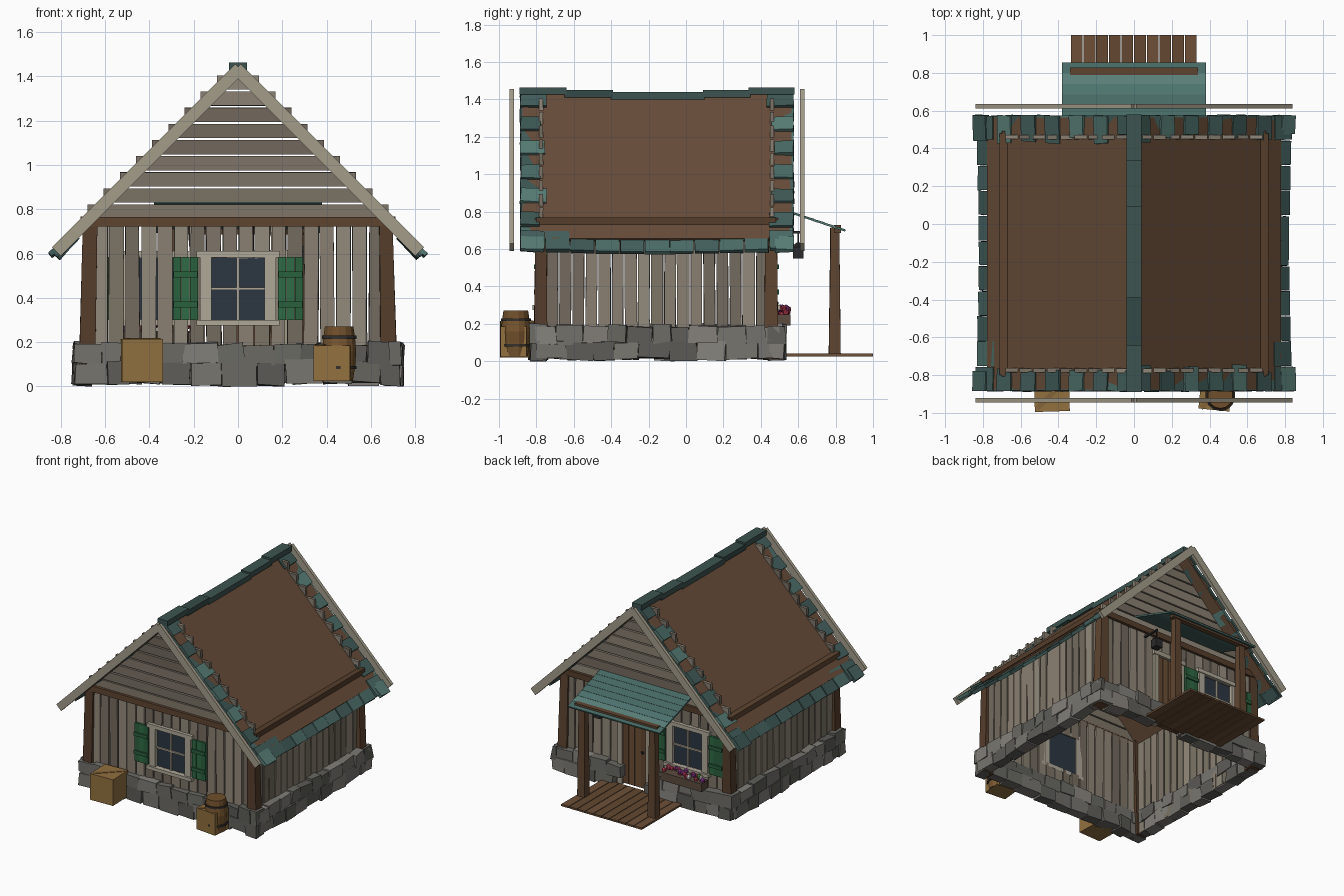
import bpy, bmesh, math, random
from mathutils import Matrix, Vector, Euler

if "Cube" in bpy.data.objects:
    bpy.data.objects.remove(bpy.data.objects["Cube"])

R = random.Random(7)
parts = {}


def shade(hexcol):
    c = [int(hexcol[i:i + 2], 16) / 255 for i in (0, 2, 4)]
    return [((v + 0.055) / 1.055) ** 2.4 if v > 0.04 else v / 12.9 for v in c] + [1]


class Part:
    """One object collecting many blocks, each picking one of a few tints."""
    def __init__(self, name, *cols):
        self.bm = bmesh.new()
        self.me = bpy.data.meshes.new(name)
        for i, c in enumerate(cols):
            m = bpy.data.materials.new(f"{name}_{i}")
            m.diffuse_color = shade(c)
            m.use_nodes = True
            m.node_tree.nodes["Principled BSDF"].inputs["Base Color"].default_value = m.diffuse_color
            self.me.materials.append(m)
        self.n = len(cols)
        self.ob = bpy.data.objects.new(name, self.me)
        bpy.context.collection.objects.link(self.ob)
        parts[name] = self

    def paint(self, verts, idx):
        i = R.randrange(self.n) if idx is None else idx
        for f in {f for v in verts for f in v.link_faces}:
            f.material_index = i

    def box(self, c, s, rot=(0, 0, 0), jit=0, top=1, idx=None):
        vs = bmesh.ops.create_cube(self.bm, size=1)['verts']
        M = Euler(rot).to_matrix()
        for v in vs:
            k = top if v.co.z > 0 else 1
            p = Vector((v.co.x * s[0] * k, v.co.y * s[1] * k, v.co.z * s[2]))
            p += Vector([R.uniform(-jit, jit) for _ in range(3)])
            v.co = M @ p + Vector(c)
        self.paint(vs, idx)

    def span(self, x, y, z, **k):
        self.box([(a + b) / 2 for a, b in (x, y, z)], [b - a for a, b in (x, y, z)], **k)

    def rings(self, c, prof, seg=14, idx=None):
        for (r0, z0), (r1, z1) in zip(prof, prof[1:]):
            vs = bmesh.ops.create_cone(self.bm, cap_ends=True, segments=seg, radius1=r0, radius2=r1, depth=z1 - z0,
                                       matrix=Matrix.Translation((c[0], c[1], c[2] + (z0 + z1) / 2)))['verts']
            self.paint(vs, idx)

    def ball(self, c, r):
        vs = bmesh.ops.create_icosphere(self.bm, subdivisions=1, radius=r, matrix=Matrix.Translation(c))['verts']
        self.paint(vs, None)


YF, YB, XS = -0.775, 0.46, 0.675      # wall planes
GREY = ("8a8072", "7d7467", "938a7b", "746b5f")
BROWN = ("5f4531", "553d2b")
TEAL = ("4a6b66", "3d5854", "587d76", "435f5c")

# Vertical plank walls, split around openings
walls = Part("wall_planks", *GREY)


def plank_wall(a, b, n, place, holes=()):
    w = (b - a) / n
    for i in range(n):
        u = a + (i + 0.5) * w
        runs = [(0.02, 0.745)]
        for h0, h1, z0, z1 in holes:
            if h0 < u < h1:
                runs = [(0.02, z0), (z1, 0.745)]
        for z0, z1 in runs:
            if z1 - z0 > 0.02:
                place(u, w - R.uniform(0.004, 0.012), z0, z1)


def wall_y(y):
    return lambda u, w, a, b: walls.box((u, y, (a + b) / 2), (w, 0.024, b - a), (0, R.uniform(-.008, .008), 0), 0.002)


def wall_x(x):
    return lambda u, w, a, b: walls.box((x, u, (a + b) / 2), (0.024, w, b - a), (R.uniform(-.008, .008), 0, 0), 0.002)


plank_wall(-0.66, 0.66, 18, wall_y(YF), [(-0.13, 0.13, 0.30, 0.58)])
plank_wall(-0.66, 0.66, 18, wall_y(YB), [(-0.48, -0.22, 0.30, 0.58), (-0.02, 0.2, 0.02, 0.58)])
for sx in (-1, 1):
    plank_wall(-0.75, 0.44, 17, wall_x(sx * XS))

# Corner posts and top beams
frame = Part("timber_frame", *BROWN)
for sx in (-1, 1):
    for y in (-0.775, 0.455):
        frame.box((sx * 0.675, y, 0.385), (0.075, 0.075, 0.75), (0, -sx * 0.02, 0), 0.003, 0.8)
    frame.span(sorted((sx * 0.67, sx * 0.712)), (-0.8, 0.48), (0.73, 0.768))
for y in (YF - 0.012, YB + 0.012):
    frame.span((-0.7, 0.7), (y - 0.02, y + 0.02), (0.722, 0.766))

# Gable boards, ends poking through the roof
gables = Part("gable_boards", *GREY)
for y in (YF, YB):
    for i in range(9):
        z = 0.755 + i * 0.073
        gables.box((0, y, z + 0.034), (2 * (1.435 - z), 0.022, 0.064), (R.uniform(-.05, .05), 0, 0))

# Stone footing
stones = Part("stone_base", "77756f", "6a6963", "83807a", "5d5c57")


def stone_row(a, b, place, skip=None):
    for z, h in ((0.06, 0.095), (0.145, 0.09)):
        u = a
        while u < b - 0.03:
            w = min(R.uniform(0.09, 0.17), b - u)
            if not (skip and skip[0] < u + w / 2 < skip[1]):
                place(u + w / 2, w, z + R.uniform(-.008, .008), h + R.uniform(-.005, .012))
            u += w


for y, skip in ((YF - 0.015, None), (YB + 0.025, (-0.05, 0.23))):
    stone_row(-0.74, 0.74, lambda u, w, z, h: stones.box((u, y, z), (w, R.uniform(.07, .095), h), (0, R.uniform(-.06, .06), R.uniform(-.06, .06)), 0.006), skip)
for x in (-0.7, 0.7):
    stone_row(-0.8, 0.5, lambda u, w, z, h: stones.box((x, u, z), (R.uniform(.07, .095), w, h), (R.uniform(-.06, .06), 0, R.uniform(-.06, .06)), 0.006))

# Roof: two slabs, shingles showing at rakes and eaves, sagging ridge caps
deck = Part("roof_deck", "674c38")
shingles = Part("roof_shingles", *TEAL)
barge = Part("barge_boards", "a39c8a")
Q = math.sqrt(0.5)


def on_slope(part, sx, s, y, n, size, rz=0, tilt=0, ridge=1.435, **k):
    c = (sx * (s * Q + n * Q), y, ridge - s * Q + n * Q)
    part.box(c, size, (rz, sx * (math.pi / 4 + tilt), 0), **k)


for sx in (-1, 1):
    on_slope(deck, sx, 0.55, -0.155, -0.0125, (1.1, 1.44, 0.025))
    for ye, d in ((-0.885, 1), (0.575, -1)):
        on_slope(barge, sx, 0.585, ye - d * 0.0475, -0.01, (1.17, 0.024, 0.055), ridge=1.443)
        for i in range(13):
            w = R.uniform(0.1, 0.15)
            low = i % 2 == 1
            on_slope(shingles, sx, 0.06 + i * 0.0905, ye + d * w / 2, -0.014 if low else 0.002,
                     (0.1, w, 0.022), rz=-d * 0.05, tilt=-0.03, jit=0.004)
    for i in range(11):
        y = -0.82 + i * 0.133
        sag = 0.045 * (1 - ((y + 0.155) / 0.73) ** 2)
        on_slope(shingles, sx, 1.115, y, 0.0 - sag * 0.6, (0.13, 0.128, 0.024), tilt=sag * 1.2, jit=0.003)
ridge = Part("ridge_caps", "3c5450", "344a47")
for a, b, z in ((-0.89, -0.64, 1.45), (-0.65, -0.39, 1.436), (-0.4, 0.1, 1.425), (0.09, 0.345, 1.436), (0.335, 0.58, 1.45)):
    ridge.span((-0.04, 0.04), (a, b), (z - 0.025, z + 0.014))

# Windows with shutters
trim = Part("window_trim", "b0a999")
glass = Part("window_glass", "2c3642")
shut = Part("shutters", "2f6b45", "2a603d")


def window(cx, yw, d):
    def put(p, x0, x1, z0, z1, y0, y1, **k):
        p.span((cx + x0, cx + x1), sorted((yw + d * y0, yw + d * y1)), (z0, z1), **k)
    put(glass, -0.125, 0.125, 0.295, 0.585, -0.006, 0.006)
    for sx in (-1, 1):
        put(trim, *sorted((sx * 0.12, sx * 0.172)), 0.295, 0.585, -0.012, 0.03)
        for j in range(3):
            x = sx * (0.199 + j * 0.038)
            put(shut, x - 0.018, x + 0.018, 0.3, 0.585, 0.012, 0.028)
        for z in (0.37, 0.505):
            put(shut, *sorted((sx * 0.182, sx * 0.292)), z - 0.013, z + 0.013, 0.026, 0.038, idx=1)
    put(trim, -0.187, 0.187, 0.583, 0.612, -0.012, 0.036)
    put(trim, -0.187, 0.187, 0.275, 0.3, -0.012, 0.045)
    put(trim, -0.006, 0.006, 0.3, 0.585, 0.0, 0.018)
    put(trim, -0.12, 0.12, 0.435, 0.447, 0.0, 0.018)


window(0, YF, -1)
window(-0.35, YB, 1)

# Flower box under the back window
fbox = Part("flower_box", "5b4b3f")
fbox.span((-0.52, -0.18), (0.485, 0.56), (0.19, 0.25))
flowers = Part("flowers", "c2405a", "8c3a92", "d9d2d6", "b8324a", "4a7a3c")
for i in range(22):
    flowers.ball((-0.505 + i * 0.0148, R.uniform(0.5, 0.548), R.uniform(0.255, 0.29)), R.uniform(0.014, 0.022))

# Back door
door = Part("door", "6d4f36", "62462f")
for i in range(4):
    x = 0.015 + i * 0.05
    door.span((x - 0.024, x + 0.024), (YB - 0.01, YB + 0.015), (0.04, 0.58))
dtrim = Part("door_trim", "a39c8a")
for x in (-0.025, 0.205):
    dtrim.span((x - 0.018, x + 0.018), (YB - 0.012, YB + 0.03), (0.03, 0.6))
dtrim.span((-0.05, 0.23), (YB - 0.012, YB + 0.035), (0.58, 0.615))
knob = Part("door_knob", "2b2b2b")
knob.ball((0.02, YB + 0.025, 0.31), 0.012)

# Porch: floor, posts, beam, slatted roof
floor = Part("porch_floor", "6d5038", "634831")
for i in range(10):
    x = -0.303 + i * 0.067
    floor.span((x - 0.031, x + 0.031), (0.5, 1.0), (0.026, 0.04))
posts = Part("porch_posts", *BROWN)
for x in (-0.29, 0.29):
    posts.box((x, 0.795, 0.372), (0.062, 0.062, 0.68), jit=0.002, top=0.75)
posts.span((-0.34, 0.34), (0.79, 0.828), (0.685, 0.727))
proof = Part("porch_roof", "4f7570", "5a807a", "486b66")
tilt = -0.325
for i in range(7):
    y = 0.485 + i * 0.056
    proof.box((0, y, 0.828 - (y - 0.465) * 0.336), (0.76, 0.066, 0.012), (tilt + 0.03, 0, 0))

# Hanging lantern
lamp = Part("lantern", "2a2a2c")
lamp.span((0.272, 0.328), (0.572, 0.628), (0.548, 0.61))
lamp.rings((0.3, 0.6, 0.61), [(0.036, 0), (0.008, 0.025)], 4)
lamp.span((0.296, 0.304), (0.596, 0.604), (0.63, 0.69))
lamp.span((0.294, 0.306), (YB, 0.61), (0.684, 0.696))

# Crates and barrel by the front wall
crates = Part("crates", "91703f", "836439")


def crate(cx, cy, w, d, z0, z1, rz):
    crates.box((cx, cy, (z0 + z1) / 2), (w, d, z1 - z0), (0, 0, rz), idx=0)
    crates.box((cx, cy, z1), (w * 1.15, 0.025, 0.006), (0, 0, rz + 0.75), idx=1)


crate(-0.435, -0.9, 0.185, 0.185, 0.02, 0.215, 0.03)
crate(0.43, -0.915, 0.165, 0.14, 0.025, 0.185, -0.1)
barrel = Part("barrel", "7a5730", "704f2b")
barrel.rings((0.457, -0.91, 0.028), [(0.064, 0), (0.076, 0.075), (0.078, 0.13), (0.074, 0.19), (0.066, 0.242)])
hoops = Part("barrel_hoops", "33302c")
for z in (0.078, 0.215):
    hoops.rings((0.457, -0.91, z), [(0.08, 0), (0.08, 0.014)])

for p in parts.values():
    p.bm.to_mesh(p.me)
    p.bm.free()
